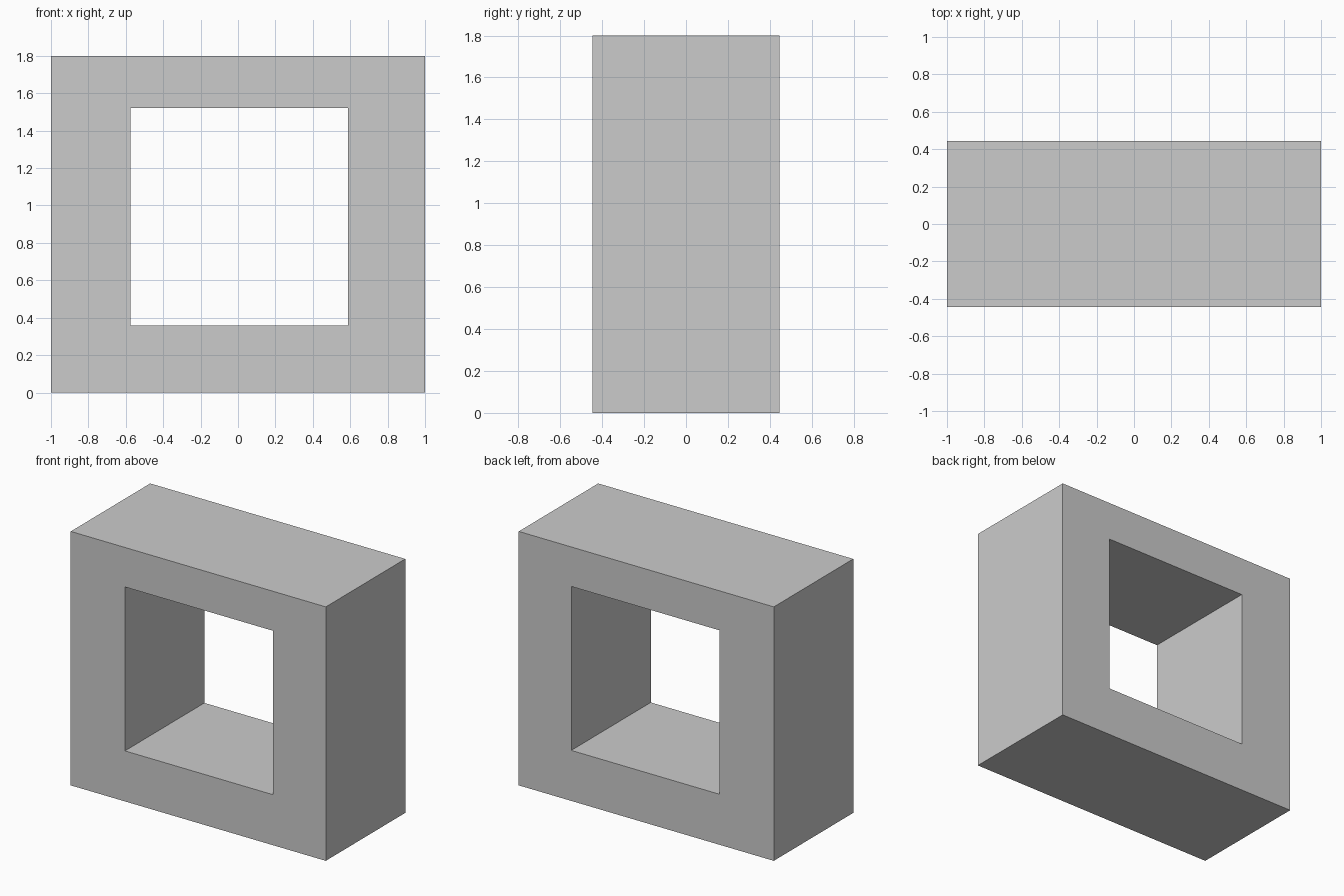
import bpy, bmesh

if "Cube" in bpy.data.objects:
    bpy.data.objects.remove(bpy.data.objects["Cube"])

HALF_DEPTH = 0.445


def rectangle(x0, x1, z0, z1):
    return [(x0, z0), (x1, z0), (x1, z1), (x0, z1)]


# Block outline and the slightly off-centre square opening
outer = rectangle(-1.0, 1.0, 0.0, 1.80)
inner = rectangle(-0.575, 0.588, 0.358, 1.52)

bm = bmesh.new()


def ring(profile, y):
    return [bm.verts.new((x, y, z)) for x, z in profile]


front_out, front_in = ring(outer, -HALF_DEPTH), ring(inner, -HALF_DEPTH)
back_out, back_in = ring(outer, HALF_DEPTH), ring(inner, HALF_DEPTH)

# Skin the front, tunnel, back and outside as one closed tube
loops = [front_out, front_in, back_in, back_out]
for a, b in zip(loops, loops[1:] + loops[:1]):
    for i in range(4):
        j = (i + 1) % 4
        bm.faces.new((a[i], a[j], b[j], b[i]))
bmesh.ops.recalc_face_normals(bm, faces=bm.faces)

mesh = bpy.data.meshes.new("square_frame")
bm.to_mesh(mesh)
bm.free()
frame = bpy.data.objects.new("square_frame", mesh)
bpy.context.collection.objects.link(frame)
